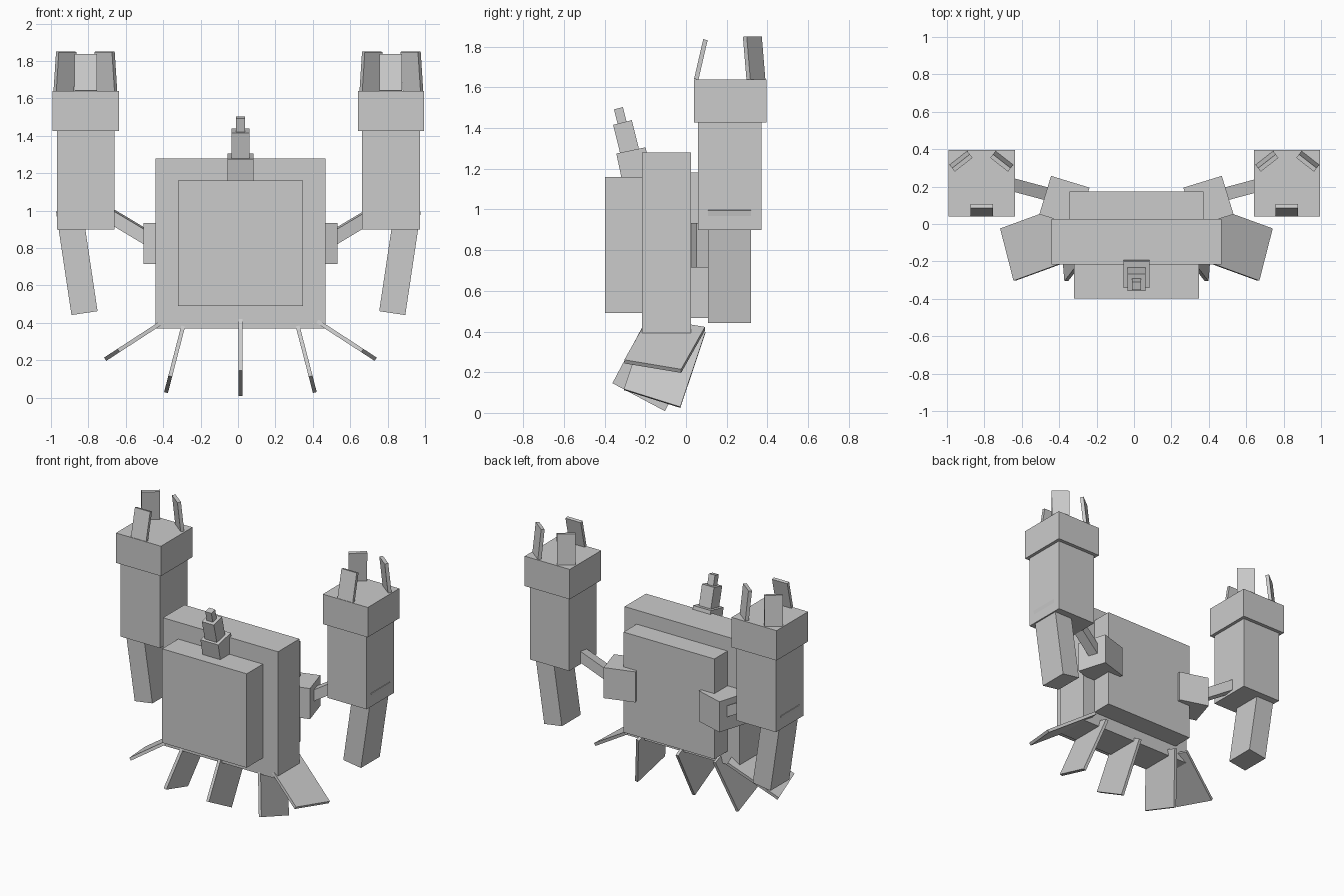
import bpy
from math import radians

if "Cube" in bpy.data.objects:
    bpy.data.objects.remove(bpy.data.objects["Cube"], do_unlink=True)

grey = bpy.data.materials.new("plain_grey")
grey.use_nodes = True
grey.diffuse_color = (0.6, 0.6, 0.6, 1)
grey.node_tree.nodes["Principled BSDF"].inputs["Base Color"].default_value = (0.6, 0.6, 0.6, 1)

BODY_X = 0.013   # symmetry plane of the body
ARM_X = 0.002    # symmetry plane of the arms


def box(name, size, loc, rot=(0, 0, 0)):
    """Flat-shaded block with its rotation in degrees."""
    bpy.ops.mesh.primitive_cube_add(size=1, location=loc, rotation=[radians(a) for a in rot])
    ob = bpy.context.object
    ob.name = name
    ob.scale = size
    bpy.ops.object.transform_apply(location=False, rotation=False, scale=True)
    ob.data.materials.append(grey)
    return ob


def pair(name, size, loc, rot=(0, 0, 0), mid=BODY_X):
    """Block on the left (+x) and its mirror image on the right."""
    for side, s in (("left", 1), ("right", -1)):
        box(f"{side}_{name}", size, (mid + s * (loc[0] - mid), loc[1], loc[2]),
            (rot[0], s * rot[1], s * rot[2]))


# Body slabs
box("body", (0.908, 0.241, 0.91), (BODY_X, -0.095, 0.825))
box("front_plate", (0.668, 0.19, 0.67), (BODY_X, -0.302, 0.825))
box("back_plate", (0.717, 0.16, 0.715), (BODY_X, 0.094, 0.823))

# Stepped antenna leaning forward
box("antenna_base", (0.14, 0.147, 0.17), (BODY_X, -0.253, 1.207), (12, 0, 0))
box("antenna_middle", (0.095, 0.095, 0.17), (BODY_X, -0.292, 1.345), (14, 0, 0))
box("antenna_tip", (0.048, 0.045, 0.1), (BODY_X, -0.32, 1.449), (14, 0, 0))

# Fan of thin legs
LEG = (0.292, 0.4)
box("middle_leg", (0.021, *LEG), (BODY_X, -0.139, 0.254), (-28, 0, 0))
pair("inner_leg", (0.021, *LEG), (0.352, -0.105, 0.255), (-18, -14.5, 0))
pair("outer_leg", (0.021, *LEG), (0.54, -0.105, 0.333), (-17, -57, 0))

# Shoulders and connecting rods
pair("shoulder", (0.215, 0.215, 0.218), (0.398, 0.123, 0.824), (0, 0, 17))
pair("arm_rod", (0.32, 0.07, 0.07), (0.6, 0.19, 0.908), (0, -30, 15))

# Arms, hands and hanging lower blocks
pair("arm", (0.31, 0.31, 0.527), (0.818, 0.215, 1.163), mid=ARM_X)
pair("hand", (0.355, 0.355, 0.213), (0.818, 0.218, 1.533), mid=ARM_X)
pair("lower_arm", (0.141, 0.212, 0.56), (0.866, 0.214, 0.729), (0, 8.5, 0), mid=ARM_X)

# Three fingers on each hand, leaning inward
pair("front_finger", (0.12, 0.022, 0.2), (0.817, 0.073, 1.737), (-13, 0, 0), mid=ARM_X)
for name, t in (("outer_finger", 1), ("inner_finger", -1)):
    pair(name, (0.12, 0.024, 0.215), (0.82 + 0.109 * t, 0.335, 1.743),
         (6, 0, -38 * t), mid=ARM_X)
